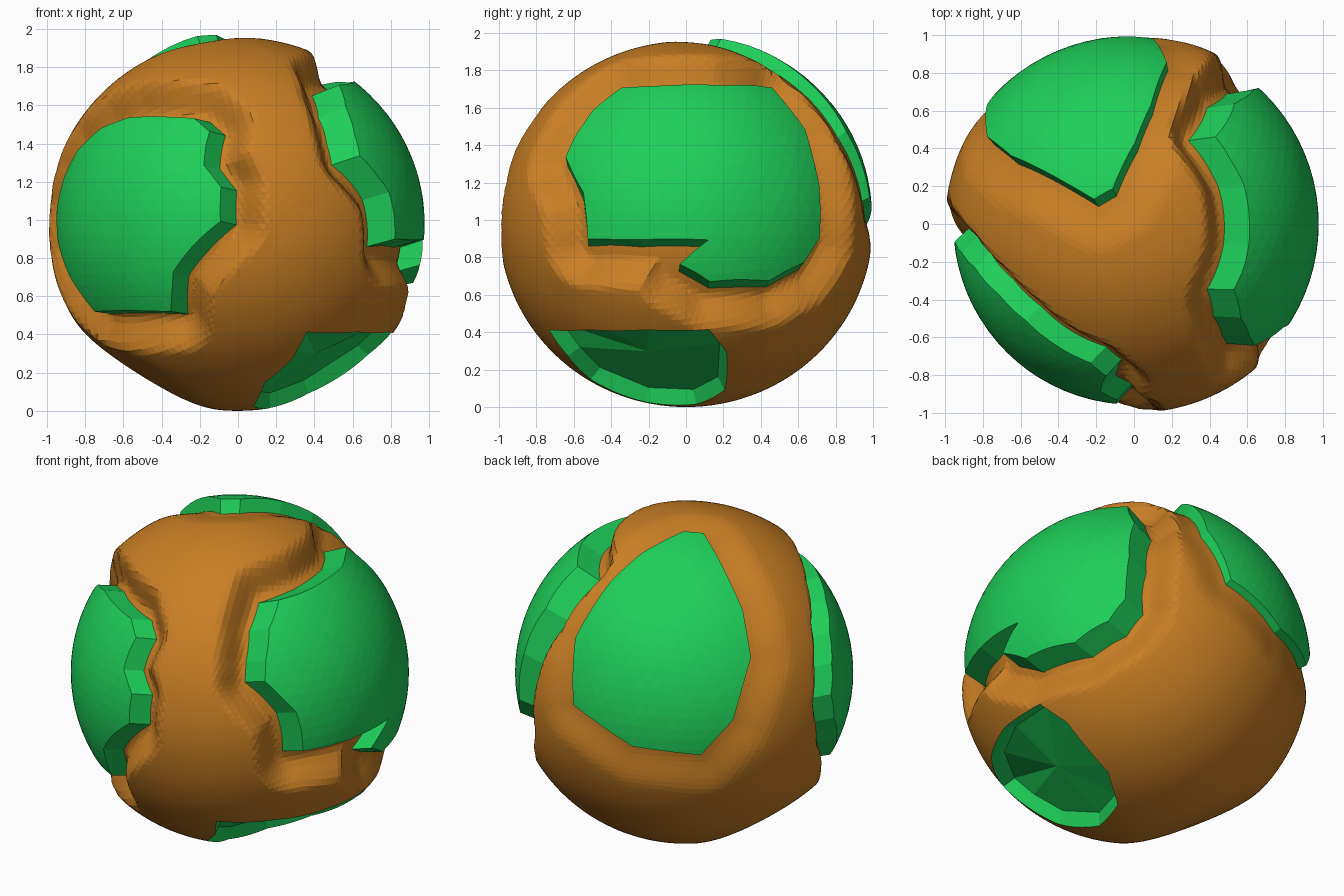
import bpy, bmesh
from math import radians, sin, cos, pi
from mathutils import Vector

if "Cube" in bpy.data.objects:
    bpy.data.objects.remove(bpy.data.objects["Cube"])

CZ = 0.978          # centre height, also the slight vertical flattening

def material(name, col):
    m = bpy.data.materials.new(name)
    m.diffuse_color = (*col, 1)
    m.use_nodes = True
    m.node_tree.nodes["Principled BSDF"].inputs["Base Color"].default_value = m.diffuse_color
    return m

ORANGE = material("orange", (0.58, 0.21, 0.018))
GREEN = material("green", (0.013, 0.62, 0.10))

def direction(az, el):
    a, e = radians(az), radians(el)
    return Vector((cos(a) * cos(e), sin(a) * cos(e), sin(e)))

# Land outlines as (azimuth, elevation) in degrees
FRONT = [(252, 36), (259, 31), (258, 19), (264, 12), (264, 1), (248, -15), (245, -29), (206, -29),
         (196, -17), (188, -5), (186, 5), (190, 15), (196, 24), (208, 32), (222, 36)]
RIGHT = [(-34, 50), (-10, 51), (20, 51), (48, 50), (51, 32), (49, 13), (48, -5), (42, -13), (29, -19),
         (8, -19), (-2, -13), (7, -5), (-14, -5), (-33, -5), (-35, 10), (-46, 22), (-45, 29), (-42, 40)]
BACK = [(84, 8), (107, -2), (130, -4), (141, 8), (150, 28), (152, 44), (152, 77), (122, 79),
        (88, 66), (81, 52), (78, 30)]
BELOW = [(-64, -35), (-40, -35), (-15, -35), (9, -35), (18, -44), (30, -65), (20, -80), (-70, -77),
         (-75, -58), (-66, -46)]

class Outline:
    """Closed outline on the unit sphere, flattened round its own middle."""
    def __init__(self, pts):
        self.dirs = [direction(*p) for p in pts]
        self.mid = sum(self.dirs, Vector()).normalized()
        self.u = self.mid.orthogonal().normalized()
        self.v = self.mid.cross(self.u)
        self.flat = [self.flatten(d) for d in self.dirs]

    def flatten(self, d):
        p = Vector((d.dot(self.u), d.dot(self.v)))
        return p.normalized() * d.angle(self.mid) if p.length > 1e-6 else Vector((0, 0))

    def distance(self, d):
        """Angle in degrees to the outline, 0 inside."""
        p, best, inside = self.flatten(d), 9.0, False
        for a, b in zip(self.flat, self.flat[1:] + self.flat[:1]):
            e = b - a
            t = max(0, min(1, (p - a).dot(e) / e.length_squared))
            best = min(best, (p - a - e * t).length)
            if (a.y > p.y) != (b.y > p.y) and p.x < a.x + e.x * (p.y - a.y) / e.y:
                inside = not inside
        return 0 if inside else best * 180 / pi

    def ring(self, r, k):
        return [(d + k * (d - self.mid)).normalized() * r for d in self.dirs]

def add(name, bm, mats):
    me = bpy.data.meshes.new(name)
    bm.to_mesh(me)
    bm.free()
    for m in mats:
        me.materials.append(m)
    ob = bpy.data.objects.new(name, me)
    bpy.context.collection.objects.link(ob)
    return ob

def wedge(name, o, low, high, mats, index=0):
    """Tapered radial block; low and high are (apex radius, ring radius, spread)."""
    bm = bmesh.new()
    rings = [[bm.verts.new(p) for p in o.ring(r, k)] for _, r, k in (low, high)]
    tips = [bm.verts.new(o.mid * s[0]) for s in (low, high)]
    n = len(o.dirs)
    for i in range(n):
        j = (i + 1) % n
        bm.faces.new((rings[0][i], rings[0][j], rings[1][j], rings[1][i]))
        bm.faces.new((tips[0], rings[0][j], rings[0][i]))
        bm.faces.new((tips[1], rings[1][i], rings[1][j]))
    bmesh.ops.recalc_face_normals(bm, faces=bm.faces)
    for f in bm.faces:
        f.material_index = index
    return add(name, bm, mats)

def boolean(ob, cutter, op):
    mod = ob.modifiers.new("cut", 'BOOLEAN')
    mod.object, mod.operation, mod.solver = cutter, op, 'EXACT'
    bpy.context.view_layer.objects.active = ob
    bpy.ops.object.modifier_apply(modifier=mod.name)
    bpy.data.objects.remove(cutter)

def place(ob):
    for v in ob.data.vertices:
        v.co.z = v.co.z * CZ + CZ
    ob.data.update()

def sphere(radius, sub):
    bm = bmesh.new()
    bmesh.ops.create_icosphere(bm, subdivisions=sub, radius=radius)
    return bm

def fade(x, full, end):
    t = max(0, min(1, (end - x) / (end - full)))
    return t * t * (3 - 2 * t)

def open_underside(ob):
    """Remove the buried faces below a land."""
    bm = bmesh.new()
    bm.from_mesh(ob.data)
    buried = [f for f in bm.faces if all(v.co.length < 0.825 for v in f.verts)]
    bmesh.ops.delete(bm, geom=buried, context='FACES')
    bm.to_mesh(ob.data)
    bm.free()

front, right, back, below = map(Outline, (FRONT, RIGHT, BACK, BELOW))

# Ocean ball, sunk into a trench around the raised lands, with a flatter patch low on the left
bm = sphere(1, 6)
flat_spot = direction(188, -57)
for v in bm.verts:
    d = v.co.normalized()
    drop = 0.05 * fade(d.angle(flat_spot) * 180 / pi, 3, 28)
    for o, depth, full, end in ((front, 0.14, 6, 15), (right, 0.14, 7, 17), (back, 0.045, 2, 16)):
        drop = max(drop, depth * fade(o.distance(d), full, end))
    v.co = d * (1.0 - drop)
ocean = add("ocean_ball", bm, [ORANGE, GREEN])

# Sunken land underneath, scooped out of the ball
scoop = wedge("scoop_cutter", below, (0.83, 0.92, -0.06), (1.5, 1.2, 0.08), [ORANGE, GREEN], 1)
boolean(ocean, scoop, 'DIFFERENCE')
place(ocean)

# Raised lands with flared side walls; the back one bulges more towards the top
for name, o, r, k, shift in (("front_land", front, 0.957, 0.2, (0, 0, 0)),
                             ("right_land", right, 0.978, 0.19, (0, 0, 0)),
                             ("back_land", back, 0.995, 0.1, (-0.02, 0, 0.04))):
    bm = sphere(r, 5)
    bmesh.ops.translate(bm, verts=bm.verts, vec=shift)
    land = add(name, bm, [GREEN])
    block = wedge(name + "_cutter", o, (0.5, 0.82, 1.2 * k), (1.7, 1.2, -1.05 * k), [GREEN])
    boolean(land, block, 'INTERSECT')
    open_underside(land)
    place(land)
